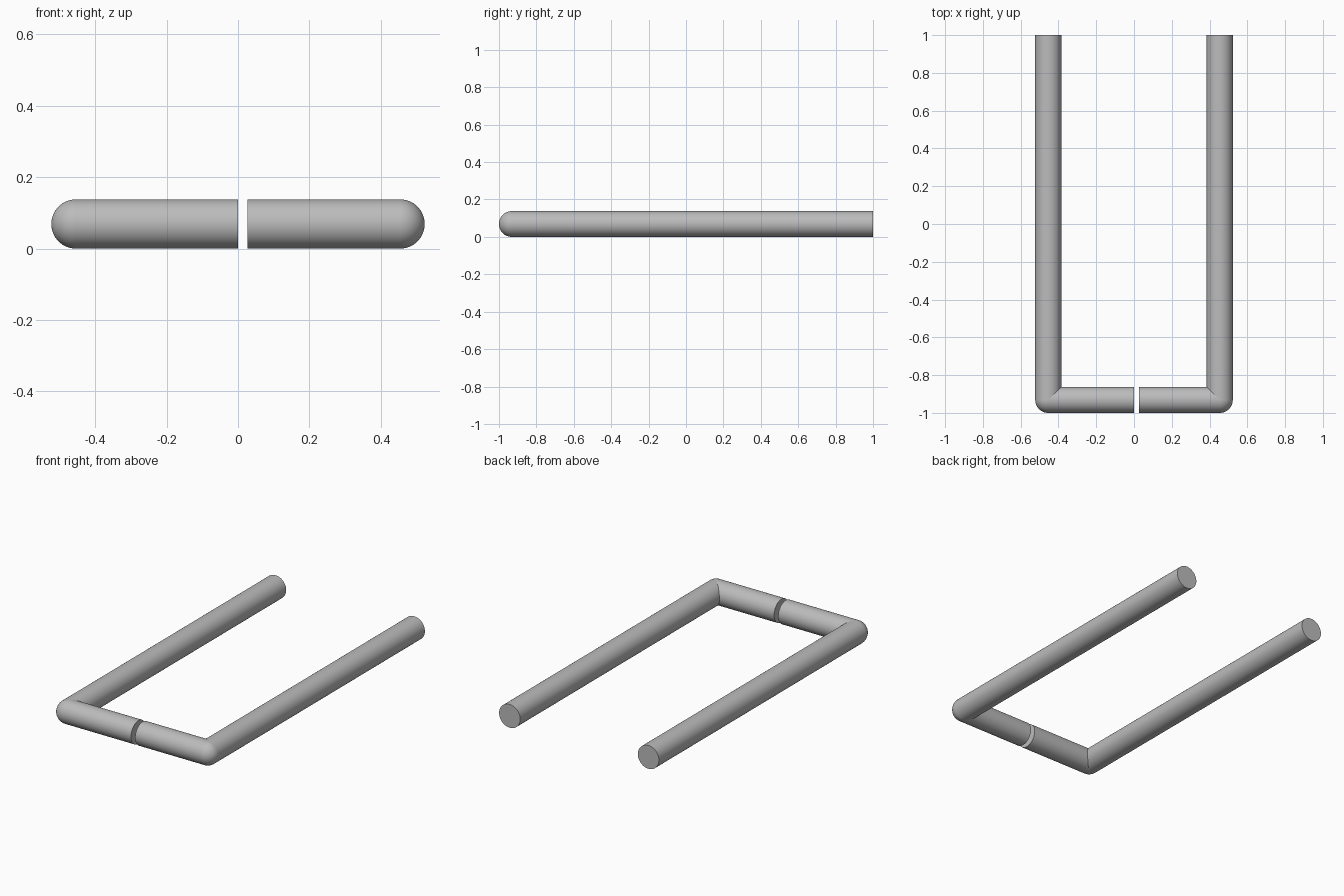
import bpy
import math
from mathutils import Vector

cube = bpy.data.objects.get("Cube")
if cube:
    bpy.data.objects.remove(cube, do_unlink=True)

R = 0.069          # tube radius
X = 0.523 - R      # arm centre line
Y = -1 + R         # crossbar centre line

grey = bpy.data.materials.new("plain grey")
grey.use_nodes = True
colour = (0.5, 0.5, 0.5, 1)
grey.diffuse_color = colour
grey.node_tree.nodes["Principled BSDF"].inputs["Base Color"].default_value = colour


def finish(name):
    ob = bpy.context.object
    ob.name = name
    ob.data.materials.append(grey)
    bpy.ops.object.shade_smooth_by_angle(angle=math.radians(40))


def tube(name, start, end):
    a, b = Vector(start), Vector(end)
    turn = (b - a).to_track_quat('Z', 'Y').to_euler()
    bpy.ops.mesh.primitive_cylinder_add(vertices=64, radius=R, depth=(b - a).length,
                                        location=(a + b) / 2, rotation=turn)
    finish(name)


# Two L-shaped halves with a narrow slot between their crossbars
for side, sign, inner in (("left", 1, 0.027), ("right", -1, 0.0)):
    corner = (sign * X, Y, R)
    tube(side + "_arm", corner, (sign * X, 1, R))
    tube(side + "_crossbar", corner, (inner, Y, R))
    bpy.ops.mesh.primitive_uv_sphere_add(segments=64, ring_count=32, radius=R, location=corner)
    finish(side + "_corner")
